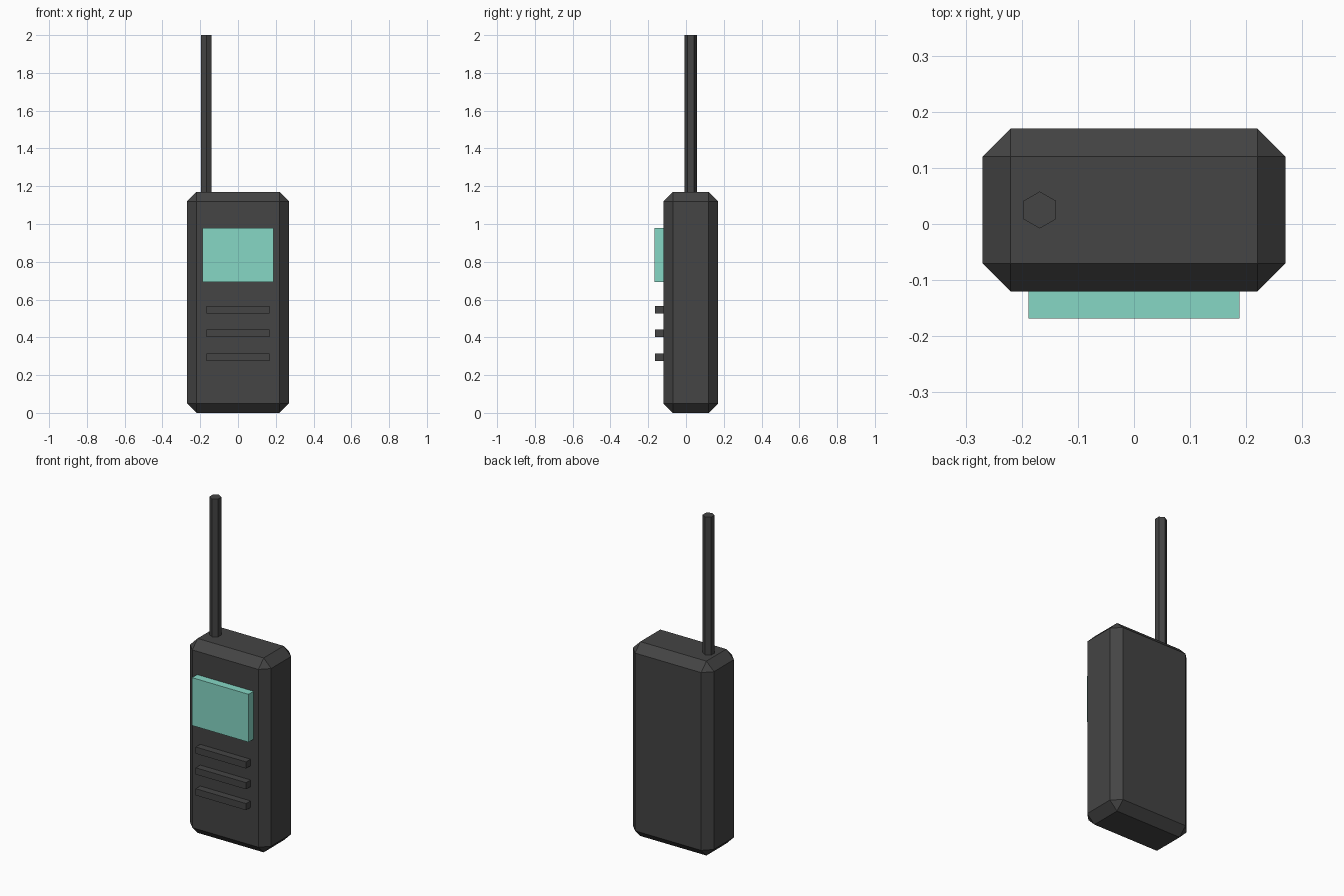
import bpy, bmesh
from mathutils import Matrix, Vector

if "Cube" in bpy.data.objects:
    bpy.data.objects.remove(bpy.data.objects["Cube"])


def material(name, rgb):
    m = bpy.data.materials.new(name)
    m.diffuse_color = (*rgb, 1)
    m.use_nodes = True
    m.node_tree.nodes["Principled BSDF"].inputs["Base Color"].default_value = m.diffuse_color
    return m


DARK = material("dark grey plastic", (0.058, 0.058, 0.058))
GLASS = material("mint screen", (0.24, 0.68, 0.56))


def finish(name, bm, mat):
    me = bpy.data.meshes.new(name)
    bm.to_mesh(me)
    bm.free()
    me.materials.append(mat)
    ob = bpy.data.objects.new(name, me)
    bpy.context.collection.objects.link(ob)
    return ob


def box(name, lo, hi, mat, chamfer=0):
    lo, hi = Vector(lo), Vector(hi)
    bm = bmesh.new()
    bmesh.ops.create_cube(bm, size=1, matrix=Matrix.Translation((lo + hi) / 2)
                          @ Matrix.Diagonal((*(hi - lo), 1)))
    if chamfer:
        bmesh.ops.bevel(bm, geom=bm.edges[:], offset=chamfer, offset_type='OFFSET',
                        segments=1, affect='EDGES')
    return finish(name, bm, mat)


# Chamfered body
box("body", (-0.27, -0.12, 0), (0.27, 0.17, 1.17), DARK, 0.05)

# Raised screen
box("screen", (-0.188, -0.168, 0.692), (0.188, -0.11, 0.98), GLASS)

# Three speaker bars
for i, z in enumerate((0.295, 0.421, 0.546)):
    box(f"speaker_bar_{i + 1}", (-0.168, -0.163, z - 0.02), (0.168, -0.11, z + 0.02), DARK)

# Six-sided antenna
bm = bmesh.new()
bmesh.ops.create_cone(bm, cap_ends=True, segments=6, radius1=0.033, radius2=0.033,
                      depth=0.86, matrix=Matrix.Translation((-0.168, 0.025, 1.57)))
# Turn the hexagon so its corners point along y
if max(v.co.y for v in bm.verts) < 0.025 + 0.031:
    bmesh.ops.rotate(bm, verts=bm.verts[:], cent=(-0.168, 0.025, 0),
                     matrix=Matrix.Rotation(0.5235988, 3, 'Z'))
finish("antenna", bm, DARK)
